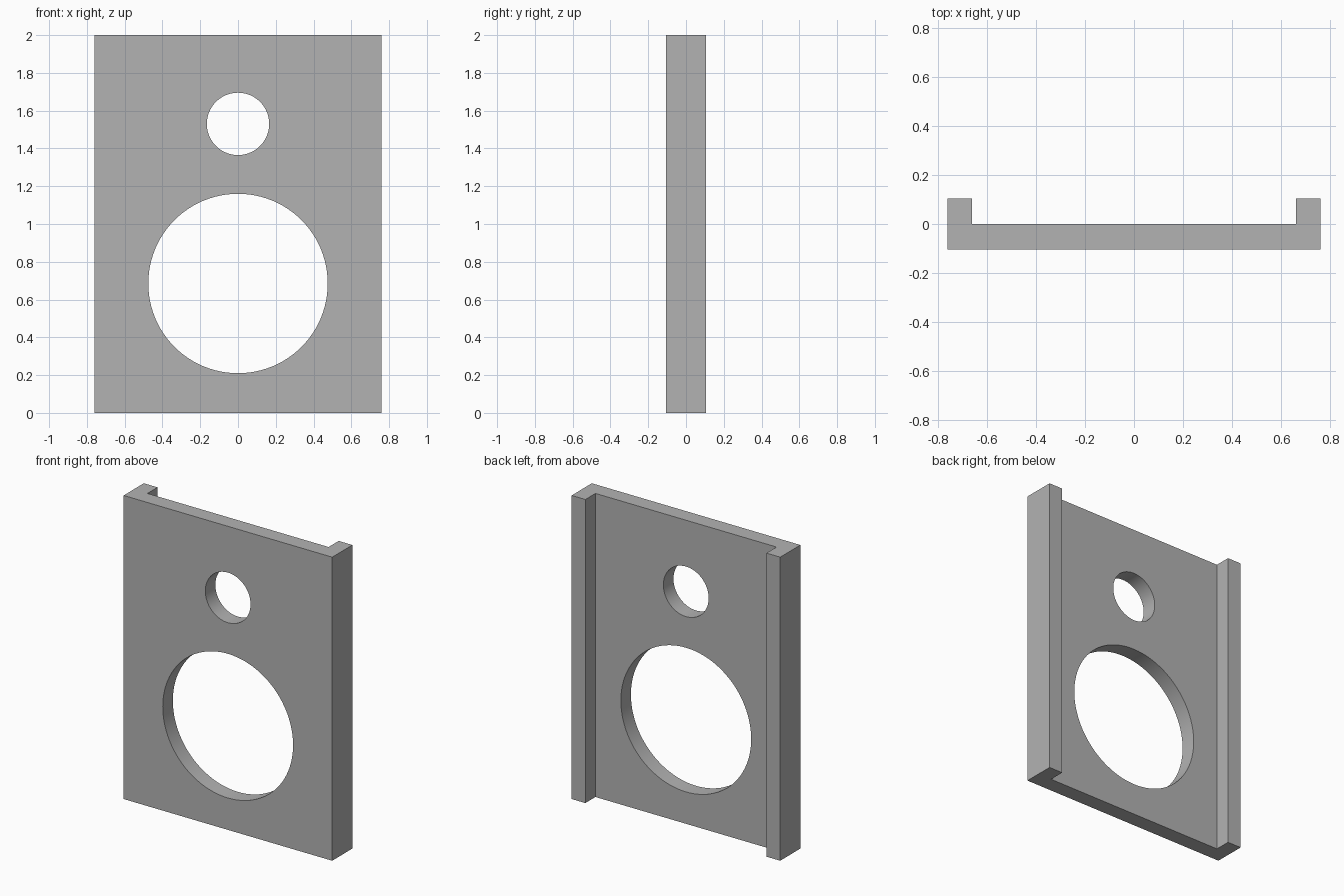
import bpy
import bmesh
import math

cube = bpy.data.objects.get("Cube")
if cube:
    bpy.data.objects.remove(cube, do_unlink=True)

HALF_WIDTH, HALF_DEPTH, HEIGHT = 0.76, 0.105, 2.0
RAIL_INNER, PLATE_BACK = 0.66, 0.0

grey = bpy.data.materials.new("plain_grey")
grey.use_nodes = True
colour = (0.45, 0.45, 0.45, 1)
grey.diffuse_color = colour
grey.node_tree.nodes["Principled BSDF"].inputs["Base Color"].default_value = colour

# Panel with two rear side rails: a channel profile extruded upwards
half = [(HALF_WIDTH, -HALF_DEPTH), (HALF_WIDTH, HALF_DEPTH),
        (RAIL_INNER, HALF_DEPTH), (RAIL_INNER, PLATE_BACK)]
outline = half + [(-x, y) for x, y in reversed(half)]
bm = bmesh.new()
base = bm.faces.new([bm.verts.new((x, y, 0)) for x, y in outline])
top = bmesh.ops.extrude_face_region(bm, geom=[base])["geom"]
bmesh.ops.translate(bm, vec=(0, 0, HEIGHT),
                    verts=[v for v in top if isinstance(v, bmesh.types.BMVert)])
bmesh.ops.recalc_face_normals(bm, faces=bm.faces)
mesh = bpy.data.meshes.new("channel_panel")
bm.to_mesh(mesh)
bm.free()
mesh.materials.append(grey)
panel = bpy.data.objects.new("channel_panel", mesh)
bpy.context.collection.objects.link(panel)


def cut_round_hole(name, radius, z):
    """Cut a round hole through the panel from front to back."""
    bpy.ops.mesh.primitive_cylinder_add(vertices=96, radius=radius, depth=1,
                                        location=(0, 0, z),
                                        rotation=(math.pi / 2, 0, 0))
    cutter = bpy.context.object
    cutter.name = name
    cutter.hide_render = True
    cutter.data.materials.append(grey)
    mod = panel.modifiers.new(name, "BOOLEAN")
    mod.operation = "DIFFERENCE"
    mod.solver = "EXACT"
    mod.object = cutter
    bpy.ops.object.select_all(action="DESELECT")
    panel.select_set(True)
    bpy.context.view_layer.objects.active = panel
    bpy.ops.object.modifier_apply(modifier=mod.name)
    bpy.data.objects.remove(cutter, do_unlink=True)


# Large lower opening and small upper opening
cut_round_hole("large_hole_cutter", 0.475, 0.685)
cut_round_hole("small_hole_cutter", 0.165, 1.53)

bpy.ops.object.shade_smooth_by_angle(angle=math.radians(30))
